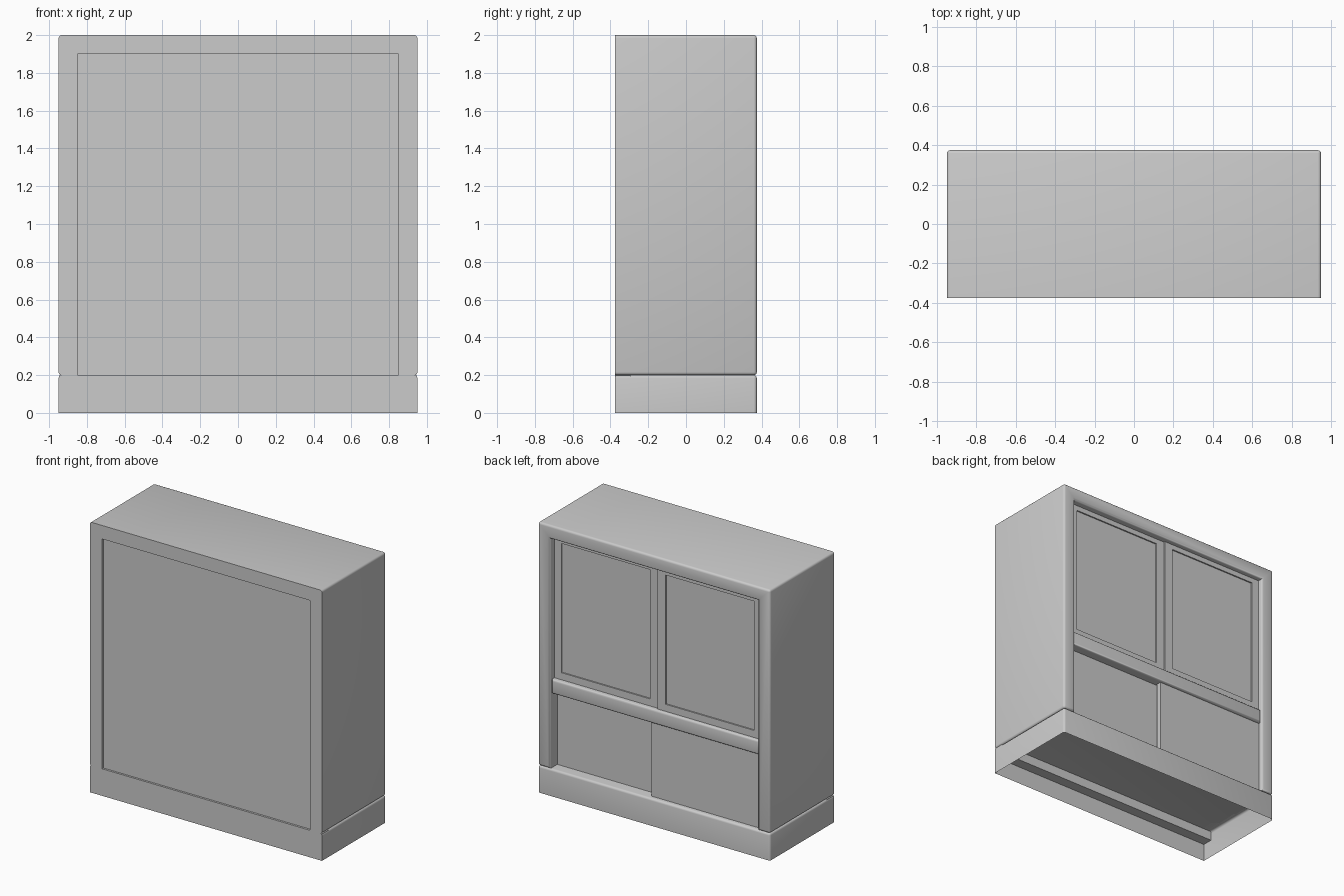
import bpy, bmesh

if "Cube" in bpy.data.objects:
    bpy.data.objects.remove(bpy.data.objects["Cube"])

mat = bpy.data.materials.new("light_grey")
mat.diffuse_color = (0.6, 0.6, 0.6, 1)
mat.use_nodes = True
mat.node_tree.nodes["Principled BSDF"].inputs["Base Color"].default_value = mat.diffuse_color

W, D, H, Z0 = 0.95, 0.375, 2.0, 0.2   # half width, half depth, height, plinth top
BEV = 0.016


def finish(bm, name):
    bmesh.ops.recalc_face_normals(bm, faces=bm.faces[:])
    me = bpy.data.meshes.new(name)
    bm.to_mesh(me)
    bm.free()
    me.materials.append(mat)
    ob = bpy.data.objects.new(name, me)
    bpy.context.scene.collection.objects.link(ob)
    bpy.ops.object.select_all(action='DESELECT')
    ob.select_set(True)
    bpy.context.view_layer.objects.active = ob
    bpy.ops.object.shade_smooth_by_angle(angle=0.6)
    return ob


def prism(profile, y0, y1):
    # extrude an x-z outline along y
    bm = bmesh.new()
    face = bm.faces.new([bm.verts.new((x, y0, z)) for x, z in profile])
    new = bmesh.ops.extrude_face_region(bm, geom=[face])
    for v in new["geom"]:
        if isinstance(v, bmesh.types.BMVert):
            v.co.y = y1
    bmesh.ops.recalc_face_normals(bm, faces=bm.faces[:])
    return bm


def rect(x0, x1, z0, z1):
    return [(x0, z0), (x1, z0), (x1, z1), (x0, z1)]


def bevel(bm, rule, width=BEV):
    edges = [e for e in bm.edges if rule(e.verts[0].co, e.verts[1].co)]
    bmesh.ops.bevel(bm, geom=edges, offset=width, segments=3,
                    profile=0.5, affect='EDGES')


def box(name, x0, x1, y0, y1, z0, z1, bev=0):
    bm = prism(rect(x0, x1, z0, z1), y0, y1)
    if bev:
        bevel(bm, lambda a, b: a.y > y1 - 1e-4 and b.y > y1 - 1e-4, bev)
    return finish(bm, name)


def near(a, b):
    return abs(a - b) < 1e-4


# cabinet shell: two sides and a top, rounded everywhere but the wall side
bm = prism([(-W, Z0), (-W, H), (W, H), (W, Z0),
            (0.85, Z0), (0.85, 1.9), (-0.85, 1.9), (-0.85, Z0)], -D, D)
bevel(bm, lambda a, b: (near(a.y, D) and near(b.y, D))
      or (near(abs(a.x), W) and near(a.x, b.x) and near(a.z, b.z)))
finish(bm, "cabinet_shell")

# plinth: open underneath, rounded on top and at the two door-side corners
bm = prism(rect(-W, W, 0, Z0), -D, D)
bottom = [f for f in bm.faces if all(near(v.co.z, 0) for v in f.verts)]
bmesh.ops.delete(bm, geom=bottom, context='FACES_ONLY')
bevel(bm, lambda a, b: (near(a.z, Z0) and near(b.z, Z0)
                        and not (near(a.y, -D) and near(b.y, -D)))
      or (near(a.y, D) and near(b.y, D) and not near(a.z, b.z)))
finish(bm, "plinth")

# cleat under the plinth top
box("plinth_cleat", -W + 0.002, W - 0.002, -D + 0.002, -0.295, 0.13, Z0 - 0.002)

# slightly recessed back panel
box("back_panel", -0.85, 0.85, -0.36, -0.34, Z0, 1.9)

# rail between upper and lower doors
box("middle_rail", -0.85, 0.85, 0.24, 0.36, 0.75, 0.855, 0.015)


# upper doors with a sunk centre field
def panel_door(name, x0, x1, front):
    bm = prism(rect(x0, x1, 0.84, 1.93), front - 0.04, front)
    face = [f for f in bm.faces if all(near(v.co.y, front) for v in f.verts)]
    bmesh.ops.inset_region(bm, faces=face, thickness=0.095)
    res = bmesh.ops.extrude_face_region(bm, geom=face)
    bmesh.ops.translate(bm, vec=(0, -0.01, 0),
                        verts=[v for v in res["geom"] if isinstance(v, bmesh.types.BMVert)])
    bmesh.ops.delete(bm, geom=face, context='FACES')
    finish(bm, name)


panel_door("upper_door_left", 0.0, 0.86, 0.325)
panel_door("upper_door_right", -0.86, 0.0, 0.335)

# plain lower sliding doors, one running behind the other
box("lower_door_front", -0.86, 0.045, 0.305, 0.34, Z0, 0.76)
box("lower_door_rear", -0.02, 0.86, 0.255, 0.29, Z0, 0.76)
